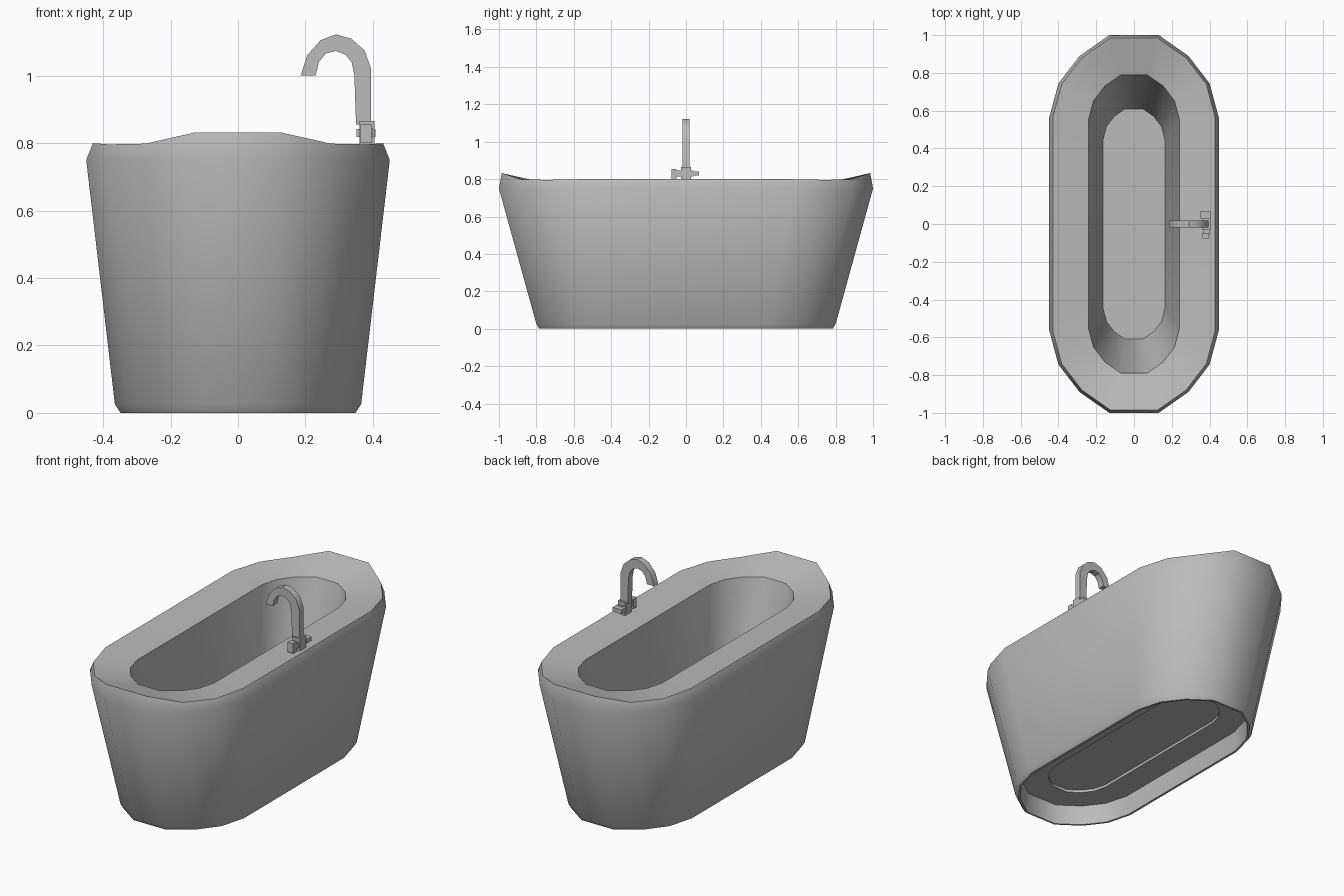
import bpy, bmesh, math

if "Cube" in bpy.data.objects:
    bpy.data.objects.remove(bpy.data.objects["Cube"])

grey = bpy.data.materials.new("light grey")
grey.diffuse_color = (0.5, 0.5, 0.5, 1)
grey.use_nodes = True
grey.node_tree.nodes["Principled BSDF"].inputs["Base Color"].default_value = grey.diffuse_color


def finish(name, bm, angle=40):
    bmesh.ops.recalc_face_normals(bm, faces=bm.faces)
    mesh = bpy.data.meshes.new(name)
    bm.to_mesh(mesh)
    bm.free()
    ob = bpy.data.objects.new(name, mesh)
    bpy.context.collection.objects.link(ob)
    mesh.materials.append(grey)
    if angle:
        bpy.ops.object.select_all(action='DESELECT')
        ob.select_set(True)
        bpy.context.view_layer.objects.active = ob
        bpy.ops.object.shade_smooth_by_angle(angle=math.radians(angle))
    return ob


# One 16-sided oblong ring: half width a, half length b, height z, end lift
def ring(bm, a, b, z, lift=0.0):
    quarter = [(0.29, 0, lift), (0.64, 0.245, lift * 0.06),
               (0.89, 0.57, 0), (1, 0.98, lift * 0.1)]
    q = [(a * fx, b - a * fy, z + dz) for fx, fy, dz in quarter]
    pts = q + [(x, -y, h) for x, y, h in reversed(q)]
    pts += [(-x, y, h) for x, y, h in reversed(pts)]
    return [bm.verts.new(p) for p in pts]


# Tub: closed skin from underside recess, up the outside, down into the basin
bm = bmesh.new()
levels = [(0.175, 0.62, 0.125), (0.175, 0.62, 0.11), (0.325, 0.765, 0.11),
          (0.335, 0.775, 0.0), (0.348, 0.785, 0.0), (0.365, 0.80, 0.025),
          (0.45, 1.0, 0.75), (0.43, 0.985, 0.796, 0.036),
          (0.24, 0.79, 0.775), (0.163, 0.61, 0.15)]
rings = [ring(bm, *lv) for lv in levels]
for lo, hi in zip(rings, rings[1:]):
    for i in range(16):
        j = (i + 1) % 16
        bm.faces.new((lo[i], lo[j], hi[j], hi[i]))
bm.faces.new(rings[0])
bm.faces.new(rings[-1])
finish("tub", bm)

# Spout: hooked profile in the xz plane, given width along y
outer = [(0.395, 0.855), (0.395, 1.02), (0.375, 1.075), (0.335, 1.11),
         (0.29, 1.122), (0.245, 1.105), (0.205, 1.06), (0.186, 1.0)]
inner = [(0.35, 0.855), (0.345, 1.0), (0.337, 1.04), (0.318, 1.062),
         (0.29, 1.073), (0.26, 1.065), (0.24, 1.04), (0.23, 1.0)]
bm = bmesh.new()
sections = []
for (ox, oz), (ix, iz) in zip(outer, inner):
    sections.append([bm.verts.new(p) for p in (
        (ox, -0.019, oz), (ox, 0.019, oz), (ix, 0.019, iz), (ix, -0.019, iz))])
for s, t in zip(sections, sections[1:]):
    for i in range(4):
        j = (i + 1) % 4
        bm.faces.new((s[i], s[j], t[j], t[i]))
bm.faces.new(sections[0])
bm.faces.new(sections[-1])
finish("spout", bm, 30)


# Tap blocks
def block(name, x, y, z):
    bm = bmesh.new()
    bmesh.ops.create_cube(bm, size=1)
    for v in bm.verts:
        v.co = [r[0] + (c + 0.5) * (r[1] - r[0]) for c, r in zip(v.co, (x, y, z))]
    finish(name, bm, 0)


block("tap_base", (0.36, 0.405), (-0.028, 0.028), (0.78, 0.865))
block("tap_crossbar", (0.365, 0.40), (-0.055, 0.04), (0.815, 0.845))
block("tap_lever", (0.352, 0.408), (0.028, 0.07), (0.818, 0.842))
block("tap_knob", (0.362, 0.398), (-0.078, -0.05), (0.80, 0.855))
